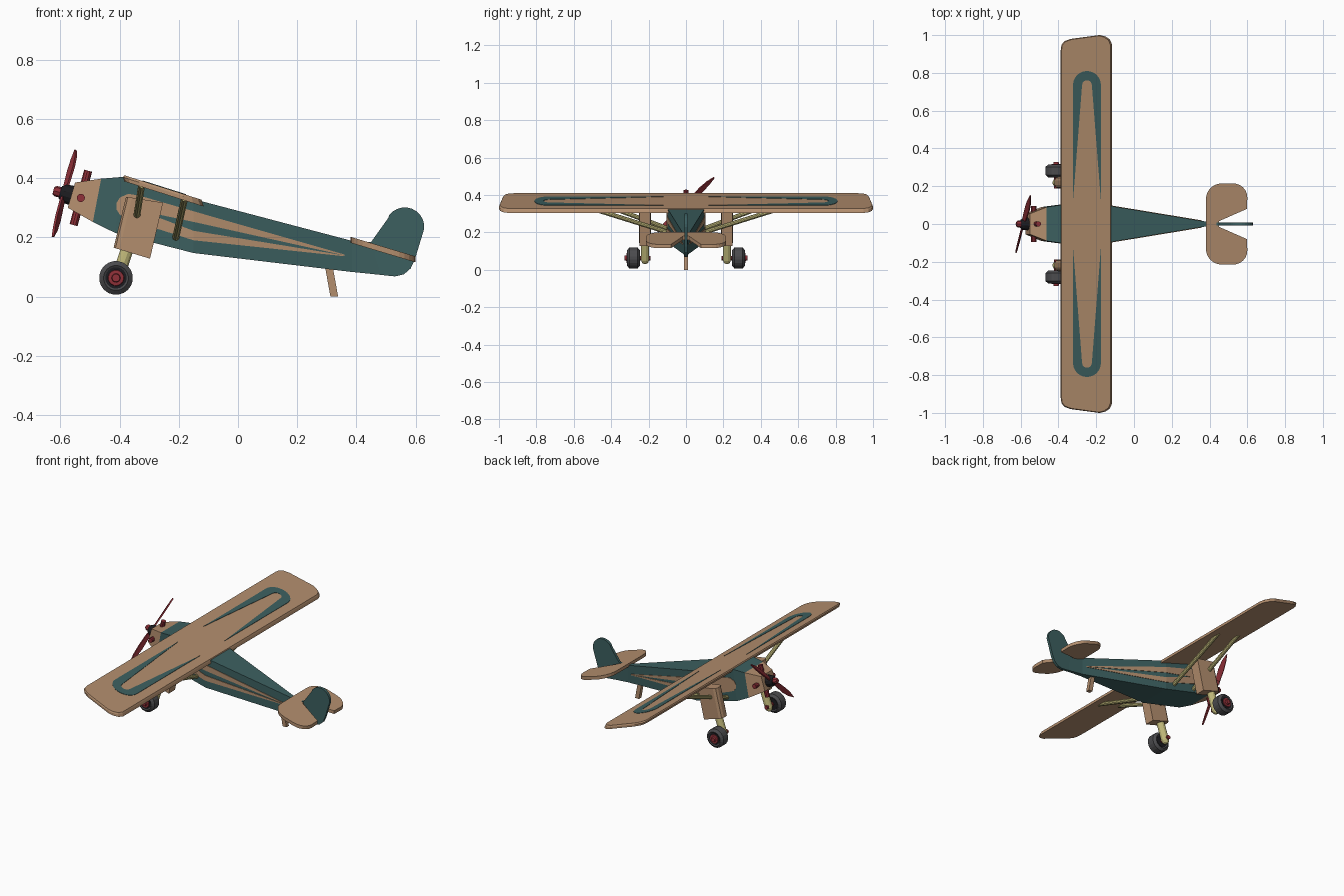
import bpy, bmesh
from math import sin, cos, pi, radians
from mathutils import Vector as V

if "Cube" in bpy.data.objects:
    bpy.data.objects.remove(bpy.data.objects["Cube"])


def material(name, r, g, b):
    m = bpy.data.materials.new(name)
    m.diffuse_color = (r, g, b, 1)
    m.use_nodes = True
    m.node_tree.nodes["Principled BSDF"].inputs["Base Color"].default_value = m.diffuse_color
    return m


TEAL = material("teal", .045, .115, .115)
TAN = material("tan", .45, .27, .155)
RED = material("red", .28, .03, .04)
KHAKI = material("khaki", .55, .5, .2)
TIRE = material("tire", .07, .07, .075)
BLACK = material("black", .012, .012, .015)


def loft(name, rings, mat):
    """Closed solid through rings of equal point count."""
    bm = bmesh.new()
    vs = [[bm.verts.new(p) for p in r] for r in rings]
    n = len(rings[0])
    for a, b in zip(vs, vs[1:]):
        for i in range(n):
            j = (i + 1) % n
            bm.faces.new((a[i], a[j], b[j], b[i]))
    bm.faces.new(vs[0][::-1])
    bm.faces.new(vs[-1])
    bmesh.ops.recalc_face_normals(bm, faces=bm.faces)
    me = bpy.data.meshes.new(name)
    bm.to_mesh(me)
    bm.free()
    me.materials.append(mat)
    ob = bpy.data.objects.new(name, me)
    bpy.context.collection.objects.link(ob)
    return ob


def lathe(name, base, axis, profile, mat, n=12):
    """Rings of (distance along axis, radius)."""
    base, axis = V(base), V(axis).normalized()
    u = axis.orthogonal().normalized()
    v = axis.cross(u)
    return loft(name, [[base + axis * d + (u * cos(2 * pi * i / n) + v * sin(2 * pi * i / n)) * r
                        for i in range(n)] for d, r in profile], mat)


def rod(name, a, b, r, mat, n=10):
    d = V(b) - V(a)
    return lathe(name, a, d, [(0, r), (d.length, r)], mat, n)


def arc(cx, cy, r, a0, a1, n):
    return [(cx + r * cos(radians(a0 + (a1 - a0) * i / n)),
             cy + r * sin(radians(a0 + (a1 - a0) * i / n))) for i in range(n + 1)]


def box_ring(xt, zt, xb, zb, w):
    return [(xt, -w, zt), (xt, w, zt), (xb, w, zb), (xb, -w, zb)]


# Fuselage and engine cowl
loft("fuselage", [box_ring(*s) for s in [
    (-.462, .398, -.49, .252, .09), (-.39, .404, -.415, .215, .1),
    (-.15, .329, -.15, .147, .1), (.385, .188, .385, .083, .012),
    (.5, .16, .53, .069, .006)]], TEAL)
loft("engine_cowl", [box_ring(-.462, .398, -.49, .252, .09),
                     box_ring(-.55, .385, -.575, .3, .055)], TAN)

# Tail fin
fin = [(.38, .183), (.45, .185), (.507, .265)]
fin += arc(.563, .235, .066, 142, -5, 10)
fin += [(.597, .125), (.583, .095), (.56, .075), (.53, .068), (.38, .084)]
loft("tail_fin", [[(x, y, z) for x, z in fin] for y in (-.008, .008)], TEAL)


# Main wing, tilted plane
def wing_z(x):
    return .41 - .317 * (x + .385)


tip = [(-.388, .92), (-.384, .948), (-.37, .967), (-.335, .98), (-.185, 1), (-.155, .993),
       (-.132, .977), (-.12, .95)]
outline = tip + [(x, -y) for x, y in reversed(tip)]
cx = -.254
loft("wing", [
    [(x + .004, y, wing_z(x) - .022) for x, y in outline],
    [(x, y, wing_z(x) - .008) for x, y in outline],
    [(cx + (x - cx) * .97, y * .996, wing_z(cx + (x - cx) * .97)) for x, y in outline]], TAN)

# Wing markings
u_shape = ([(-.175, .12)] + arc(-.249, .736, .074, 0, 180, 12) + [(-.323, .12)]
           + arc(-.249, .735, .026, 180, 0, 6))
for s in (1, -1):
    loft("wing_marking", [[(x, s * y, wing_z(x) + h) for x, y in u_shape]
                          for h in (-.003, .002)], TEAL)


# Fuselage side stripes
def half_width(x):
    if x < -.39:
        return .1 + (x + .39) * .1
    return .1 if x < -.15 else .1 - (x + .15) * .088 / .535


upper = [(-.411, .315, .305), (-.398, .335, .305), (-.37, .347, .303), (-.33, .34, .29),
         (-.15, .288, .252), (.36, .142, .139)]
lower = [(-.411, .305, .295), (-.398, .305, .275), (-.37, .303, .262), (-.33, .29, .247),
         (-.15, .222, .19), (.36, .139, .136)]
for s in (1, -1):
    for name, cols in (("upper_stripe", upper), ("lower_stripe", lower)):
        loft(name, [[(x, s * (half_width(x) + o), z) for o, z in
                     ((-.004, a), (.003, a), (.003, b), (-.004, b))] for x, a, b in cols], TAN)

# Tailplane with elevator notch
half = ([(.38, .11)] + arc(.465, .13, .085, 180, 90, 6)[1:] + arc(.525, .14, .075, 90, 0, 6)
        + [(.598, .08), (.45, .015)])
tail = half + [(x, -y) for x, y in reversed(half)]
loft("tailplane", [[(x, y, .198 - .3 * (x - .385) + h) for x, y in tail]
                   for h in (-.018, .002)], TAN)

# Propeller, hub and engine cylinders on the thrust axis
A = V((-.966, 0, .259))
C = V((-.575, 0, .345))
lathe("propeller_hub", C, A, [(-.02, .035), (.012, .032), (.026, .022)], BLACK)
lathe("spinner", C, A, [(.02, .018), (.042, .018), (.05, .012)], RED, 8)
blade = [(0, -.008), (.05, -.013), (.12, -.018), (.17, -.014), (.213, -.002),
         (.213, .002), (.17, .01), (.12, .014), (.05, .013), (0, .008)]
for s in (1, -1):
    D = V((.038, .15, .145)).normalized() * s
    S = A.cross(D)
    W = S * cos(.5) + A * sin(.5)
    N = D.cross(W)
    loft("propeller_blade", [[C + A * .012 + D * t + W * w + N * h for t, w in blade]
                             for h in (-.004, .004)], RED)
E = C - A * .046
for d in ((.259, 0, .966), (-.259, 0, -.966), (0, 1, 0), (0, -1, 0)):
    lathe("engine_cylinder", E, d, [(.03, .014), (.095, .014)], RED, 10)

# Undercarriage and wing struts, both sides
section = [(0, .012), (.05, .025), (.16, .032), (1, .03)]
section += [(u, -h) for u, h in reversed(section)]
for s in (1, -1):
    loft("gear_fairing", [[(x0 + u * (x1 - x0), s * .219 + h, z0 + u * (z1 - z0))
                           for u, h in section]
                          for x0, z0, x1, z1 in ((-.42, .165, -.297, .128),
                                                 (-.378, .337, -.253, .317))], TAN)
    lathe("gear_leg", (-.36, s * .219, .2), (-.05, 0, -.145),
          [(0, .022), (.155, .022), (.17, .017), (.177, .008)], KHAKI)
    wheel = (-.412, s * .281, .063)
    lathe("tire", wheel, (0, s, 0), [(-.03, .036), (-.034, .042), (-.022, .057), (.022, .057),
                                     (.034, .042), (.03, .036)], TIRE, 20)
    lathe("wheel_disc", wheel, (0, s, 0), [(-.032, .036), (.032, .036)], BLACK, 20)
    lathe("wheel_cap", wheel, (0, s, 0), [(.03, .028), (.036, .026), (.037, .015), (.048, .013)],
          RED, 14)
    lathe("axle", wheel, (0, s, 0), [(-.092, .012), (.03, .012)], RED, 10)
    rod("front_wing_strut", (-.35, s * .095, .22), (-.325, s * .52, .378), .012, KHAKI)
    rod("rear_wing_strut", (-.21, s * .095, .2), (-.18, s * .52, .333), .012, KHAKI)

# Tail skid
loft("tail_skid", [[(x + dx, dy, z) for dx, dy in
                    ((-.013, -.012), (.013, -.012), (.013, .012), (-.013, .012))]
                   for x, z in ((.307, .1), (.325, 0))], TAN)
